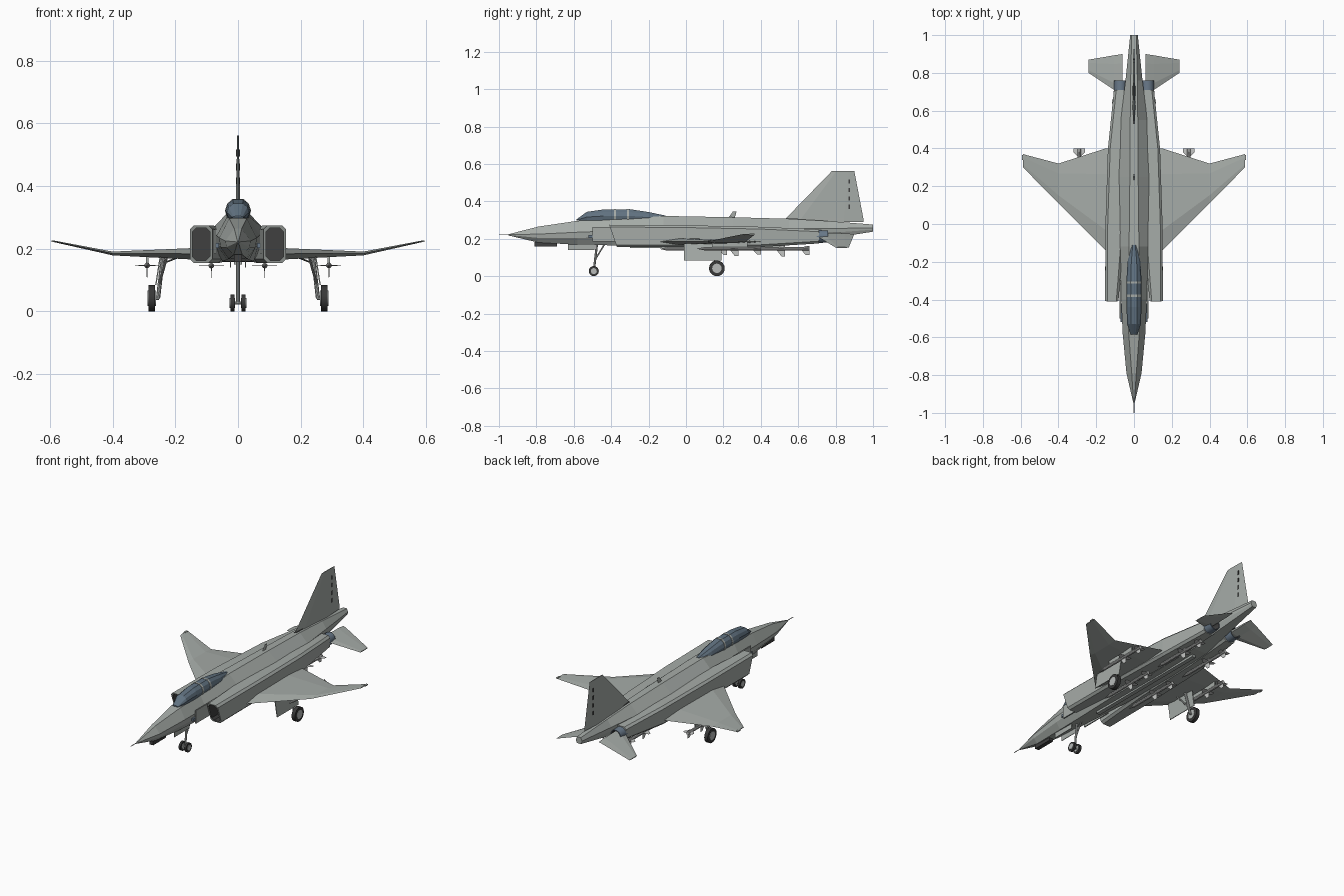
import bpy, bmesh, math
from mathutils import Vector, Matrix

if "Cube" in bpy.data.objects:
    bpy.data.objects.remove(bpy.data.objects["Cube"])


def make_material(name, red, green, blue):
    material = bpy.data.materials.new(name)
    material.use_nodes = True
    colour = (red, green, blue, 1)
    material.diffuse_color = colour
    material.node_tree.nodes["Principled BSDF"].inputs["Base Color"].default_value = colour
    return material


BODY = make_material("airframe grey", .38, .41, .39)
GLASS = make_material("canopy blue", .12, .17, .22)
DARK = make_material("intake dark", .05, .05, .05)
TYRE = make_material("tyre black", .04, .04, .04)
METAL = make_material("gear light grey", .48, .50, .49)
STORE = make_material("store pale grey", .55, .56, .55)
NOZZLE = make_material("nozzle blue grey", .14, .19, .25)


def finish(name, bm, materials, mirror=False, smooth=False):
    bmesh.ops.recalc_face_normals(bm, faces=bm.faces)
    mesh = bpy.data.meshes.new(name)
    bm.to_mesh(mesh)
    bm.free()
    for material in materials:
        mesh.materials.append(material)
    obj = bpy.data.objects.new(name, mesh)
    bpy.context.collection.objects.link(obj)
    if mirror:
        obj.modifiers.new("both sides", 'MIRROR')
    if smooth:
        bpy.ops.object.select_all(action='DESELECT')
        obj.select_set(True)
        bpy.context.view_layer.objects.active = obj
        bpy.ops.object.shade_smooth_by_angle(angle=math.radians(35))
    return obj


def loft(name, rings, materials, mirror=False, segment_material=None, smooth=False):
    """Skin a list of equal-length rings of points and cap both ends."""
    bm = bmesh.new()
    loops = [[bm.verts.new(point) for point in ring] for ring in rings]
    for index, (first, second) in enumerate(zip(loops, loops[1:])):
        for k in range(len(first)):
            n = (k + 1) % len(first)
            face = bm.faces.new((first[k], first[n], second[n], second[k]))
            if segment_material:
                face.material_index = segment_material[index]
    for loop, slot in ((loops[0], 0), (loops[-1], -1)):
        cap = bm.faces.new(loop)
        if segment_material:
            cap.material_index = segment_material[slot]
    return finish(name, bm, materials, mirror, smooth)


def box(name, low, high, material, mirror=False):
    bm = bmesh.new()
    low, high = Vector(low), Vector(high)
    bmesh.ops.create_cube(bm, size=1, matrix=Matrix.Translation((low + high) / 2)
                          @ Matrix.Diagonal((*(high - low), 1)))
    return finish(name, bm, [material], mirror)


def rod(name, start, end, radius, material, mirror=False, tip=None, sides=10):
    start, end = Vector(start), Vector(end)
    axis = end - start
    turn = axis.to_track_quat('Z', 'Y').to_matrix().to_4x4()
    bm = bmesh.new()
    bmesh.ops.create_cone(bm, cap_ends=True, segments=sides, radius1=radius,
                          radius2=radius if tip is None else tip, depth=axis.length,
                          matrix=Matrix.Translation((start + end) / 2) @ turn)
    return finish(name, bm, [material], mirror, smooth=True)


def hull_ring(y, top, top_w, side, side_w, bottom, bottom_w):
    low = side + (bottom - side) * .45
    half = [(top_w, top), (side_w, side), (side_w * .93, low), (bottom_w, bottom)]
    return [(x, y, z) for x, z in half] + [(-x, y, z) for x, z in reversed(half)]


def duct_ring(y, inner, outer, bottom, top, slant=0, cut=.012):
    """Rectangle with clipped corners, leaning back toward the bottom."""
    points = [(inner + cut, bottom), (outer - cut, bottom), (outer, bottom + cut),
              (outer, top - cut), (outer - cut, top), (inner + cut, top),
              (inner, top - cut), (inner, bottom + cut)]
    return [(x, y + slant * (top - z), z) for x, z in points]


def foil(front, back, thick, place):
    """Thin aerofoil section; place turns (chord, offset) into a point."""
    chord = back - front
    upper = [(front + chord * .2, thick / 2), (front + chord * .75, thick * .35)]
    points = [(front, 0)] + upper + [(back, 0)] + [(y, -t) for y, t in reversed(upper)]
    return [place(y, t) for y, t in points]


# Fuselage, with the spine running into the tail boom
hull = [(-.95, .224, .002, .222, .003, .218, .002),
        (-.79, .265, .012, .225, .040, .180, .014),
        (-.58, .296, .028, .235, .060, .168, .030),
        (-.40, .304, .034, .242, .068, .165, .036),
        (-.12, .322, .026, .262, .085, .160, .050),
        (.25, .315, .022, .262, .085, .158, .050),
        (.55, .307, .020, .256, .070, .165, .045),
        (.76, .295, .018, .255, .045, .200, .030),
        (1.0, .276, .012, .258, .020, .238, .012)]
loft("fuselage", [hull_ring(*row) for row in hull], [BODY])
rod("nose_probe", (0, -1, .222), (0, -.94, .222), .002, METAL)

# Engine ducts: deep dark mouth, lip, then the long tapering casing
ducts = [duct_ring(-.26, .09, .145, .163, .267),
         duct_ring(-.408, .09, .145, .163, .267, .35),
         duct_ring(-.411, .082, .153, .155, .275, .35),
         duct_ring(0, .05, .151, .155, .272),
         duct_ring(.40, .04, .138, .156, .264),
         duct_ring(.71, .035, .106, .175, .25)]
loft("engine_ducts", ducts, [BODY, DARK], True, [1, 0, 0, 0, 0])
box("splitter_plates", (.070, -.50, .185), (.076, -.3, .262), BODY, True)
box("side_panels", (.060, -.52, .203), (.071, -.42, .219), NOZZLE, True)


# Exhaust nozzles with a dark hollow
def circle(y, radius, x=.072, z=.212, sides=14):
    turn = math.tau / sides
    return [(x + radius * math.cos(k * turn), y, z + radius * math.sin(k * turn))
            for k in range(sides)]


loft("exhaust_nozzles", [circle(.70, .026), circle(.76, .029), circle(.76, .033),
                         circle(.66, .037)],
     [NOZZLE, DARK], True, [1, 0, 0], smooth=True)

# Canopy, rounded facets over the cockpit
canopy = [(-.585, .006, .018), (-.53, .046, .036), (-.44, .059, .040),
          (-.30, .060, .040), (-.20, .045, .034), (-.11, .026, .016)]


def canopy_ring(y, height, width, grow=0):
    base = .298
    height, width = height + grow, width + grow
    half = [(width * .85, base), (width, base + height * .4),
            (width * .82, base + height * .75), (width * .42, base + height)]
    return [(x, y, z) for x, z in half] + [(-x, y, z) for x, z in reversed(half)]


loft("canopy", [canopy_ring(*row) for row in canopy], [GLASS])
for label, y in (("front", -.38), ("rear", -.31)):
    loft("canopy_frame_" + label, [canopy_ring(y - .006, .06, .04, .0015),
                                   canopy_ring(y + .006, .06, .04, .0015)], [BODY])

# Wings with a raised outer panel
wing = [(.09, -.20, .40, .042, .184), (.15, -.14, .40, .036, .184),
        (.40, .11, .32, .012, .185), (.588, .30, .37, .005, .224)]
loft("wings", [foil(front, back, thick, lambda y, t: (x, y, z + t))
               for x, front, back, thick, z in wing], [BODY], True)
box("wing_tip_lights", (.583, .34, .221), (.594, .365, .227), BODY, True)

# Drooping tailplanes and the single fin
tail = [(.06, .70, .90, .012, .225), (.105, .71, .893, .010, .208),
        (.24, .80, .87, .005, .153)]
loft("tailplanes", [foil(front, back, thick, lambda y, t: (x, y, z + t))
                    for x, front, back, thick, z in tail], [BODY], True)
fin = [(.29, .52, .95, .016), (.31, .535, .948, .015), (.562, .78, .90, .005)]
loft("tail_fin", [foil(front, back, thick, lambda y, t: (t, y, z))
                  for z, front, back, thick in fin], [BODY])
for k in range(4):
    z = .36 + k * .045
    box("rudder_hinge", (-.006, .868, z), (.006, .876, z + .022), DARK)
loft("spine_blade", [foil(.225, .26, .006, lambda y, t: (t, y, .31)),
                     foil(.25, .27, .003, lambda y, t: (t, y, .345))], [BODY])
box("spine_slot", (-.006, .53, .295), (.006, .72, .3085), DARK)


# Wheels: tyre with a paler hub on both faces
def wheel(name, x, y, radius, width):
    left, right = (x - width / 2, y, radius), (x + width / 2, y, radius)
    rod(name + "_tyres", left, right, radius, TYRE, True, sides=20)
    rod(name + "_hubs", (left[0] - .002, y, radius), (right[0] + .002, y, radius),
        radius * .6, METAL, True, sides=16)


# Nose gear
wheel("nose_wheel", .018, -.493, .027, .013)
rod("nose_axle", (-.018, -.493, .027), (.018, -.493, .027), .005, METAL)
rod("nose_strut", (0, -.493, .027), (0, -.475, .18), .006, METAL)
rod("nose_brace", (0, -.488, .085), (0, -.43, .18), .004, METAL)
box("nose_gear_doors", (.022, -.63, .140), (.025, -.49, .175), BODY, True)
box("chin_sensor", (-.012, -.81, .158), (.012, -.69, .182), DARK)

# Main gear with hanging doors
wheel("main_wheel", .275, .165, .042, .022)
rod("main_axles", (.252, .165, .042), (.28, .165, .042), .006, METAL, True)
rod("main_struts", (.255, .165, .042), (.238, .14, .185), .007, METAL, True)
rod("main_braces", (.253, .16, .08), (.225, .08, .18), .004, METAL, True)
loft("main_gear_doors", [[(x, -.01, z), (x + .004, -.01, z), (x + .004, .19, z),
                          (x, .19, z)] for x, z in ((.246, .175), (.260, .085))],
     [BODY], True)


# Slim stores with nose cones, four mid fins and four tail fins
def store(name, x, z, start, end, span):
    rod(name + "_body", (x, start + .04, z), (x, end, z), .009, STORE, True)
    rod(name + "_nose", (x, start + .04, z), (x, start, z), .009, STORE, True, tip=.001)
    for label, root, reach in (("mid", (start + end) / 2, span), ("tail", end - .05, span * .8)):
        for sign in (-1, 1):
            def across(y, t, far):
                return (x + sign * far, y, z + t)

            def upright(y, t, far):
                return (x + t, y, z + sign * far * (1 if sign < 0 else .5))
            for place in (across, upright):
                loft(name + "_" + label + "_fin",
                     [foil(root, root + .05, .003, lambda y, t: place(y, t, 0)),
                      foil(root + .03, root + .05, .002, lambda y, t: place(y, t, reach))],
                     [STORE], True)


store("forward_store", .085, .146, -.14, .22, .04)
store("rear_store", .085, .146, .30, .66, .04)
store("wing_store", .290, .147, .06, .40, .038)
box("wing_pylons", (.286, .14, .15), (.294, .33, .185), BODY, True)
box("belly_rail", (-.012, -.30, .150), (.012, .50, .165), BODY)
